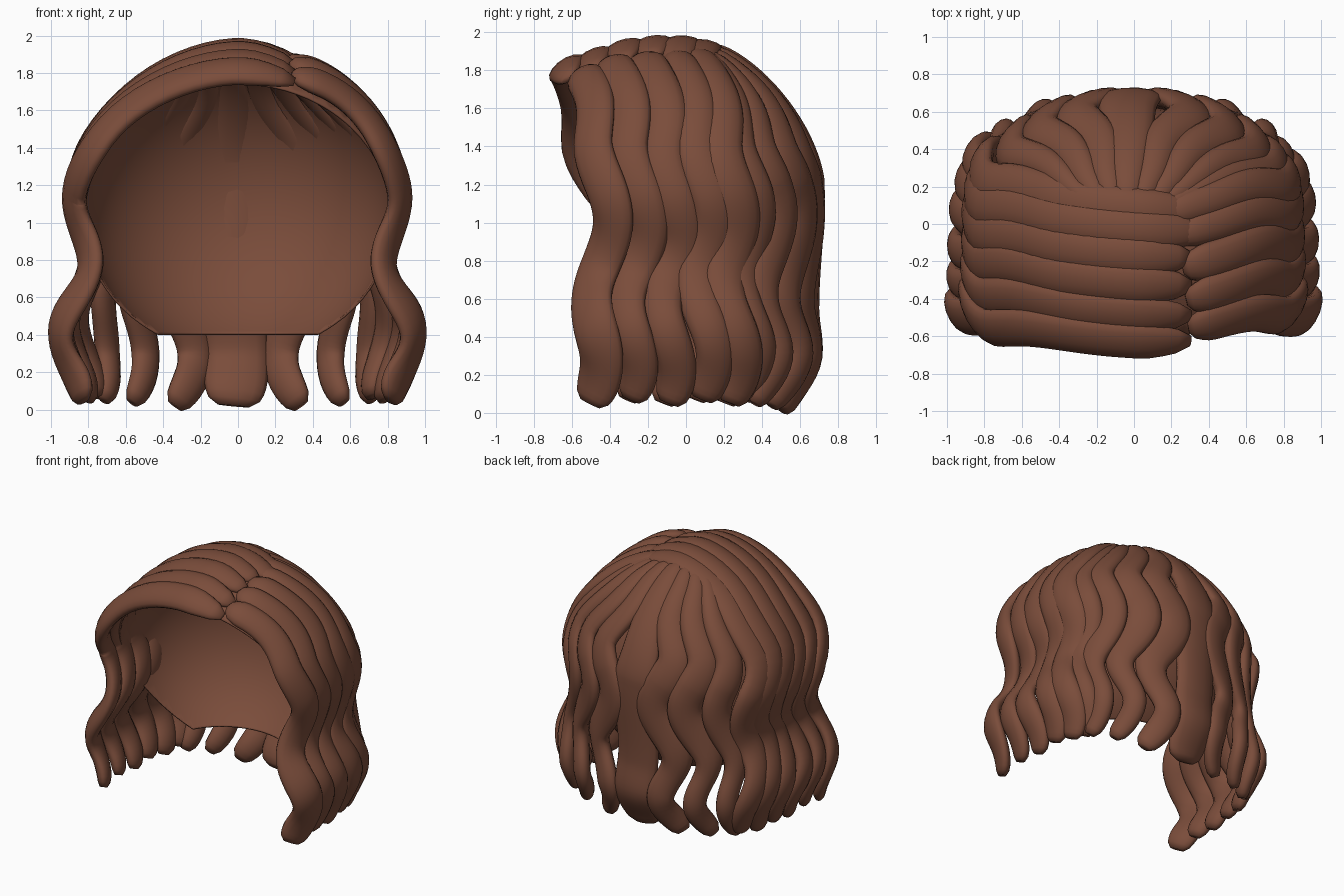
import bpy, bmesh, math
from mathutils import Vector

if "Cube" in bpy.data.objects:
    bpy.data.objects.remove(bpy.data.objects["Cube"])

brown = bpy.data.materials.new("chestnut_brown")
brown.diffuse_color = (0.195, 0.073, 0.043, 1)
brown.use_nodes = True
brown.node_tree.nodes["Principled BSDF"].inputs["Base Color"].default_value = brown.diffuse_color


def finish(name, bm):
    bmesh.ops.recalc_face_normals(bm, faces=bm.faces)
    me = bpy.data.meshes.new(name)
    bm.to_mesh(me)
    bm.free()
    for p in me.polygons:
        p.use_smooth = True
    me.materials.append(brown)
    ob = bpy.data.objects.new(name, me)
    bpy.context.collection.objects.link(ob)
    return ob


def ease(keys, t):
    # smooth interpolation through (position, value) keys, positions ascending
    if t <= keys[0][0]:
        return keys[0][1]
    for (a, va), (b, vb) in zip(keys, keys[1:]):
        if t <= b:
            k = (1 - math.cos(math.pi * (t - a) / (b - a))) / 2
            return va + (vb - va) * k
    return keys[-1][1]


def spow(v, p):
    return math.copysign(abs(v) ** p, v)


def outward(p):
    return Vector((p.x / 0.74, p.y / 0.8, max(0, p.z - 1.1) / 0.6)).normalized()


def sweep(name, pts, widths, thicks, sides=14):
    # flattened tube following the path, lying on the head
    bm = bmesh.new()
    rings = []
    for i, p in enumerate(pts):
        t = (pts[min(i + 1, len(pts) - 1)] - pts[max(i - 1, 0)]).normalized()
        n = outward(p)
        n = (n - t * n.dot(t)).normalized()
        b = t.cross(n)
        rings.append([bm.verts.new(p + b * widths[i] * math.cos(a) + n * thicks[i] * math.sin(a))
                      for a in (2 * math.pi * j / sides for j in range(sides))])
    for r, q in zip(rings, rings[1:]):
        for j in range(sides):
            k = (j + 1) % sides
            bm.faces.new((r[j], r[k], q[k], q[j]))
    bm.faces.new(rings[0])
    bm.faces.new(rings[-1])
    return finish(name, bm)


SIDE = [(0.05, -0.04), (0.42, 0.075), (0.8, -0.08), (1.15, 0.0)]
BACK = [(0.02, -0.13), (0.33, -0.01), (0.55, -0.03), (1.15, 0.0)]


def strand(name, start, hang, back=0.0, amp=0.045, w=0.115, h=0.055, a0=0.0, power=1.25,
           end=0.06, spread=(0, 0), w0=0.8, phase=0.0, low=1.0):
    s, hg = Vector(start), Vector(hang)
    side = 1 if hg.x >= 0 else -1
    out = Vector((hg.x / 0.74, hg.y / 0.49 * (0.3 if hg.y < 0 else 1), 0)).normalized()
    tang = Vector((out.y, -out.x, 0)) * side
    pts = []
    dome, fall = 22, 34
    # over the head
    for i in range(dome):
        u = a0 + (math.pi / 2 - a0) * i / dome
        sx, cz = spow(math.sin(u), power), abs(math.cos(u)) ** power
        ky = (i / dome) ** 2 if a0 else sx
        pts.append(Vector((s.x + (hg.x - s.x) * sx, s.y + (hg.y - s.y) * ky,
                           hg.z + (s.z - hg.z) * cz)))
    # hanging down in waves
    for i in range(fall + 1):
        z = hg.z + (end - hg.z) * i / fall
        d = ease(SIDE, z) * (1 - back) + ease(BACK, z) * back
        p = Vector((hg.x, hg.y, z)) + out * d
        p += Vector((spread[0], spread[1], 0)) * (i / fall) ** 1.5
        pts.append(p)
    for p in pts:
        fade = min(1, max(0, (1.8 - p.z) / 0.4))
        p += tang * amp * fade * math.cos(2 * math.pi * (p.z - 1.4 + phase) / 0.75)
    ws, hs = [], []
    n = len(pts) - 1
    for i in range(n + 1):
        f = i / n
        tip = math.sqrt(max(0, 1 - max(0, (f - 0.92) / 0.08) ** 2)) * 0.5 + 0.5
        root = w0 + (1 - w0) * min(1, f / 0.35)
        cap = 0.3 + 0.7 * math.sqrt(min(1, f / 0.06))
        lower = ease([(0.45, low), (0.85, 1)], pts[i].z)
        ws.append(w * tip * root * cap * lower)
        hs.append(h * tip * cap)
    return sweep(name, pts, ws, hs)


def side_x(y):
    return 0.87 * (1 - max(0, y / 0.72) ** 2.5) ** 0.4


def back_y(x):
    return 0.67 * (1 - (abs(x) / 0.86) ** 2.1) ** 0.48


# inner cap: open shell cut along the face and nape
bm = bmesh.new()
bmesh.ops.create_uvsphere(bm, u_segments=64, v_segments=40, radius=1)
for v in bm.verts:
    v.co = Vector((v.co.x * 0.84, v.co.y * 0.78 - 0.15, v.co.z * 0.83 + 1.08))
for co, no in (((0, 0.05, 0.4), (0, 1.36, 0.67)), ((0, 0, 0.4), (0, 0, 1))):
    bmesh.ops.bisect_plane(bm, geom=bm.verts[:] + bm.edges[:] + bm.faces[:],
                           plane_co=co, plane_no=no, clear_inner=True)
cap = finish("inner_cap", bm)
m = cap.modifiers.new("thickness", "SOLIDIFY")
m.thickness = 0.012
m.offset = -1

# long strands swept from the parting across the top to the left
left = [(-0.63, 1.81, -0.43), (-0.49, 1.86, -0.27), (-0.33, 1.91, -0.10),
        (-0.18, 1.93, 0.07), (-0.04, 1.93, 0.22), (0.07, 1.91, 0.34)]
for i, (y, z, hy) in enumerate(left):
    strand(f"left_strand_{i + 1}", (0, y, z), (-side_x(hy), hy, 1.15),
           a0=-0.40 if i < 4 else -0.5, power=1.12, back=max(0, hy), end=0.05 + 0.02 * (i % 2),
           w=0.115, w0=0.95, phase=0.03 * (i % 3), low=0.85 if i else 1,
           spread=(0, -0.07 + 0.02 * i))

# short strands falling from the parting to the right
right = [(0.29, -0.56, 1.78, -0.43), (0.28, -0.41, 1.84, -0.25), (0.26, -0.24, 1.86, -0.07),
         (0.2, -0.07, 1.87, 0.11), (0.12, 0.04, 1.88, 0.25)]
for i, (x, y, z, hy) in enumerate(right):
    strand(f"right_strand_{i + 1}", (x, y, z), (side_x(hy) - 0.01, hy, 1.15),
           power=1.15, back=max(0, hy), end=0.05 + 0.02 * (i % 2),
           w=0.115, h=0.055, w0=0.9 if i < 3 else 0.7, phase=0.03 * (i % 3),
           low=0.9 if i else 1.1, spread=(0, -0.07 + 0.02 * i))

# back strands fanning out from beneath the crown
fan = [(0.25, 0.08, 0.02, 0.135, 0.75, 0.075), (0.47, 0.13, 0.04, 0.13, 0.66, 0.07),
       (0.65, 0.13, 0.05, 0.115, 0.7, 0.055)]
for sgn, label in ((-1, "left"), (1, "right")):
    for i, (x, spread, end, w, low, amp) in enumerate(fan):
        strand(f"back_{label}_strand_{i + 1}", (-0.04 + sgn * x * 0.25, 0.09, 1.89 - 0.015 * i),
               (sgn * x, back_y(x), 1.2), back=1 - 0.08 * i, amp=amp, power=1.3,
               w=w, h=0.06, end=end, spread=(sgn * spread, 0), w0=0.45, low=low)
strand("back_right_strand_4", (0.1, 0.07, 1.87), (0.77, 0.34, 1.15), back=0.4,
       power=1.25, w=0.11, h=0.06, end=0.07, w0=0.5, low=0.8)
strand("back_centre_strand", (-0.04, 0.09, 1.90), (-0.02, 0.67, 1.2), back=1, amp=0.012,
       power=1.3, w=0.17, h=0.06, end=0.02, w0=0.4)
